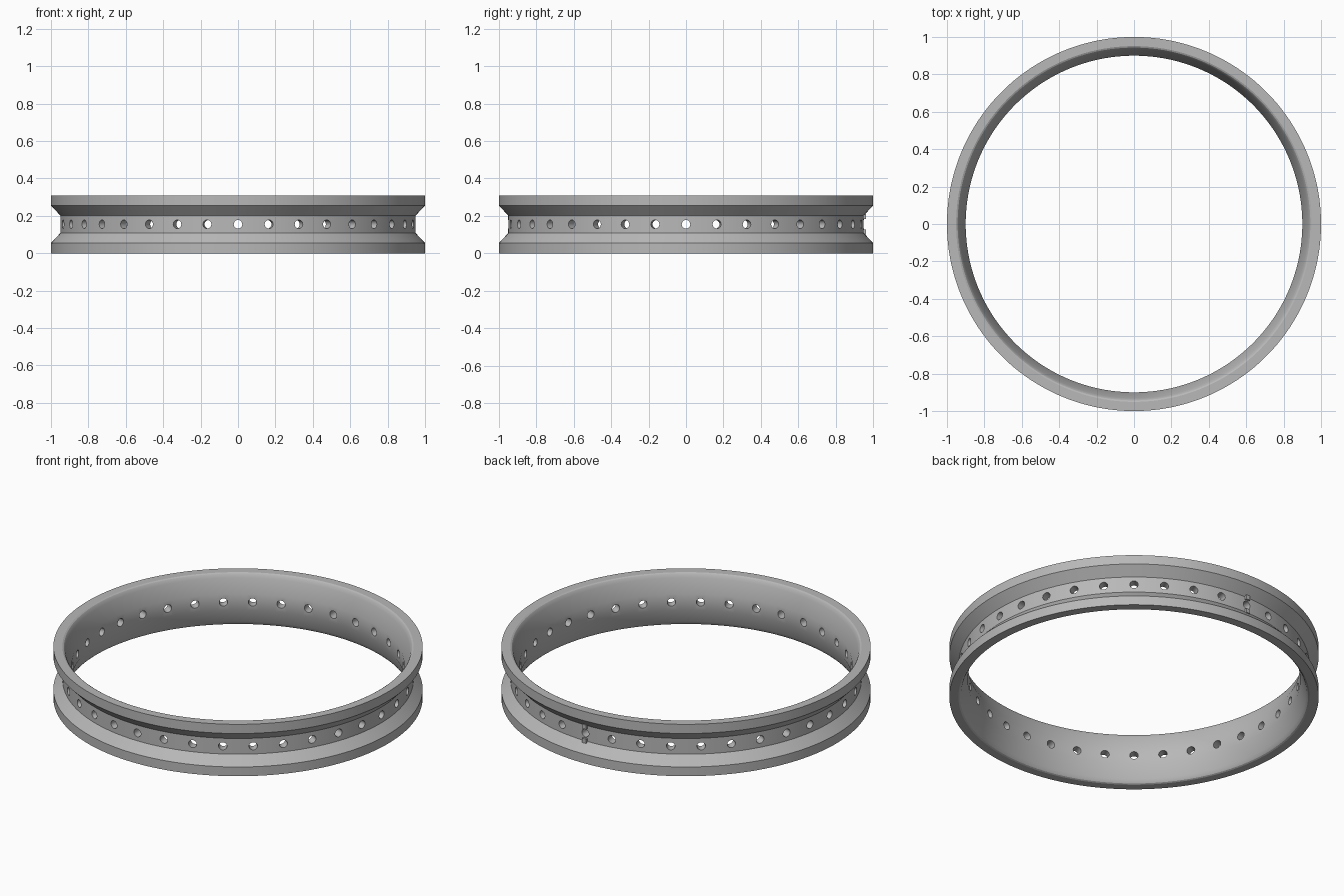
import bpy, bmesh, math
from mathutils import Matrix, Vector

cube = bpy.data.objects.get("Cube")
if cube:
    bpy.data.objects.remove(cube, do_unlink=True)

HEIGHT = 0.31
MID = HEIGHT / 2
SEGMENTS = 180
SPOKES = 36

metal = bpy.data.materials.new("brushed_grey_metal")
metal.use_nodes = True
colour = (0.48, 0.48, 0.48, 1)
metal.diffuse_color = colour
metal.node_tree.nodes["Principled BSDF"].inputs["Base Color"].default_value = colour


def add_object(name, bm):
    bmesh.ops.recalc_face_normals(bm, faces=bm.faces)
    mesh = bpy.data.meshes.new(name)
    bm.to_mesh(mesh)
    bm.free()
    mesh.materials.append(metal)
    obj = bpy.data.objects.new(name, mesh)
    bpy.context.collection.objects.link(obj)
    return obj


# Rim: half of the section as (radius, height above the middle), mirrored
outer_half = [(0.95, 0.047), (1.0, 0.1), (1.0, MID)]
lip_half = [(0.951, MID), (0.943, 0.151), (0.937, 0.143), (0.932, 0.13), (0.9, 0.047)]
upper = outer_half + lip_half
section = upper + [(r, -h) for r, h in reversed(upper)]

bm = bmesh.new()
rings = []
for i in range(SEGMENTS):
    a = math.tau * i / SEGMENTS
    rings.append([bm.verts.new((r * math.cos(a), r * math.sin(a), MID + h)) for r, h in section])
for i, ring in enumerate(rings):
    following = rings[(i + 1) % SEGMENTS]
    for j in range(len(section)):
        k = (j + 1) % len(section)
        bm.faces.new((ring[j], following[j], following[k], ring[k]))
rim = add_object("wheel_rim", bm)

# Radial cutters for the spoke holes
bm = bmesh.new()
for i in range(SPOKES):
    a = math.tau * i / SPOKES
    direction = Vector((math.cos(a), math.sin(a), 0))
    place = Matrix.Translation(direction * 0.925 + Vector((0, 0, MID)))
    turn = direction.to_track_quat('Z', 'Y').to_matrix().to_4x4()
    bmesh.ops.create_cone(bm, cap_ends=True, segments=20, radius1=0.023, radius2=0.023,
                          depth=0.16, matrix=place @ turn)
cutter = add_object("spoke_hole_cutter", bm)
cutter.hide_render = True

cut = rim.modifiers.new("spoke_holes", 'BOOLEAN')
cut.operation = 'DIFFERENCE'
cut.solver = 'EXACT'
cut.object = cutter
bpy.ops.object.select_all(action='DESELECT')
bpy.context.view_layer.objects.active = rim
rim.select_set(True)
bpy.ops.object.modifier_apply(modifier=cut.name)
bpy.data.objects.remove(cutter, do_unlink=True)
bpy.ops.object.shade_smooth_by_angle(angle=math.radians(25))

# Small joint blocks above and below the rear hole
for name, side in (("upper_joint_block", 1), ("lower_joint_block", -1)):
    bm = bmesh.new()
    place = Matrix.Translation((0, 0.953, MID + side * 0.042))
    bmesh.ops.create_cube(bm, size=1, matrix=place @ Matrix.Diagonal((0.026, 0.02, 0.026, 1)))
    add_object(name, bm)
